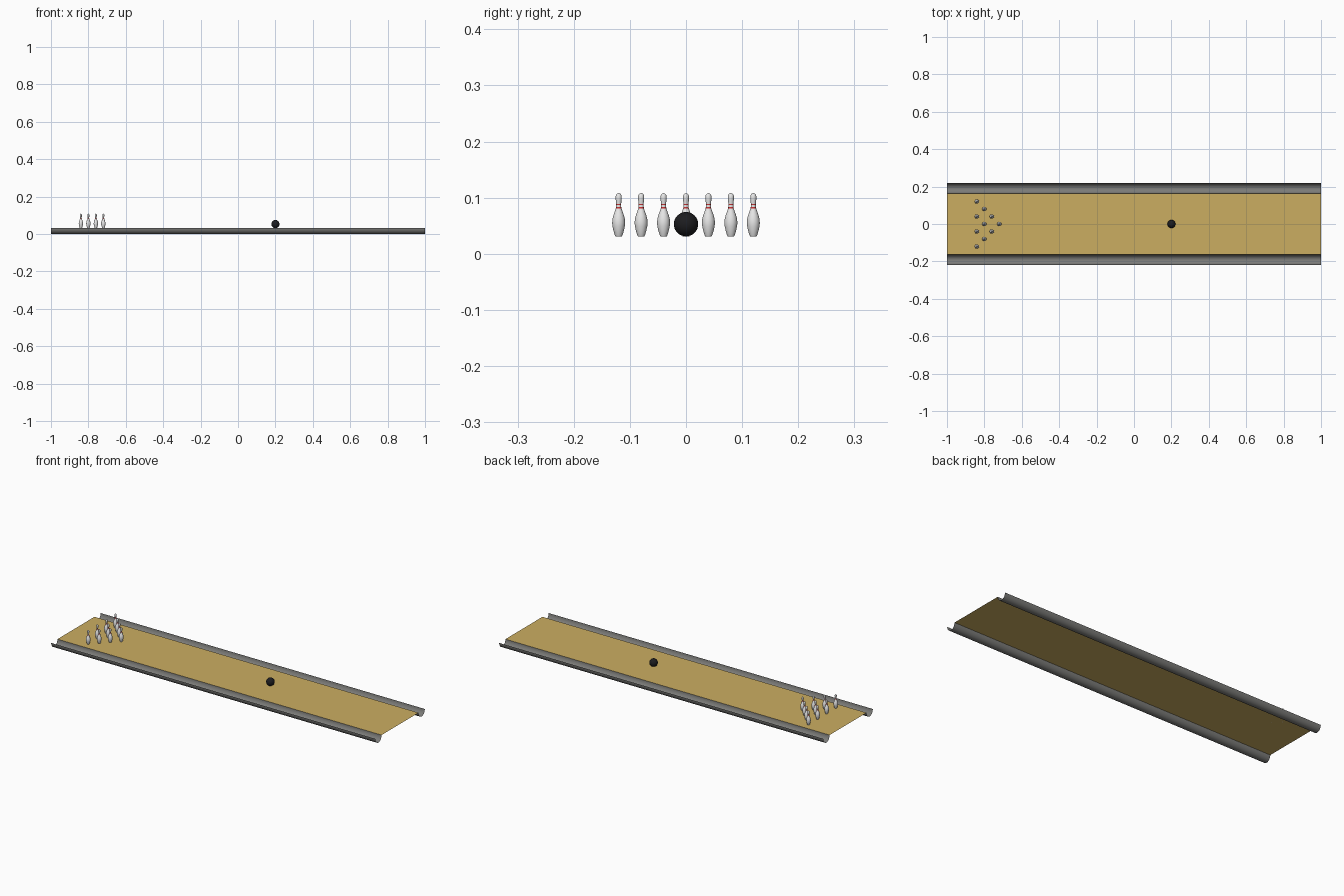
import bpy, bmesh, math

if "Cube" in bpy.data.objects:
    bpy.data.objects.remove(bpy.data.objects["Cube"])

LANE_Z = 0.031      # height of the lane surface
LANE_HALF = 0.163   # half width of the lane
GUTTER_W = 0.055    # width of each gutter


def material(name, rgb):
    m = bpy.data.materials.new(name)
    m.diffuse_color = (*rgb, 1)
    m.use_nodes = True
    m.node_tree.nodes["Principled BSDF"].inputs["Base Color"].default_value = m.diffuse_color
    return m


WOOD = material("lane wood", (0.60, 0.42, 0.12))
GREY = material("gutter grey", (0.20, 0.20, 0.19))
BLACK = material("ball black", (0.012, 0.012, 0.014))
WHITE = material("pin white", (0.80, 0.80, 0.80))
RED = material("stripe red", (0.55, 0.03, 0.03))


def mesh_object(name, bm, mats, smooth=True):
    me = bpy.data.meshes.new(name)
    for f in bm.faces:
        f.smooth = smooth
    bm.to_mesh(me)
    bm.free()
    for m in mats:
        me.materials.append(m)
    ob = bpy.data.objects.new(name, me)
    bpy.context.collection.objects.link(ob)
    return ob


def sheet(name, section, mat, smooth):
    """Stretch an open (y, z) section along the whole lane."""
    bm = bmesh.new()
    rows = [[bm.verts.new((x, y, z)) for y, z in section] for x in (-1, 1)]
    for i in range(len(section) - 1):
        bm.faces.new((rows[0][i], rows[1][i], rows[1][i + 1], rows[0][i + 1]))
    return mesh_object(name, bm, [mat], smooth)


# lane surface
sheet("lane", [(-LANE_HALF, LANE_Z), (LANE_HALF, LANE_Z)], WOOD, False)

# half-pipe gutters on both sides, open at the top
for side, name in ((-1, "front_gutter"), (1, "back_gutter")):
    mid = side * (LANE_HALF + GUTTER_W / 2)
    arc = [math.pi * i / 20 for i in range(21)]
    sheet(name, [(mid - GUTTER_W / 2 * math.cos(a), LANE_Z * (1 - math.sin(a)))
                 for a in arc], GREY, True)

# ball
bm = bmesh.new()
bmesh.ops.create_uvsphere(bm, u_segments=32, v_segments=16, radius=0.0217)
ball = mesh_object("ball", bm, [BLACK])
ball.location = (0.2, 0, LANE_Z + 0.0217)

# pin profile: radius, height above the lane
PROFILE = [(0, 0), (0.0058, 0), (0.0072, 0.003), (0.0095, 0.011), (0.0110, 0.018),
           (0.0116, 0.024), (0.0110, 0.031), (0.0092, 0.038), (0.0066, 0.045),
           (0.0050, 0.050), (0.0046, 0.0525), (0.0044, 0.0555), (0.0045, 0.058),
           (0.0049, 0.062), (0.0054, 0.067), (0.0055, 0.070), (0.0050, 0.073),
           (0.0036, 0.0755), (0.0018, 0.0767), (0, 0.077)]
STRIPES = ((0.050, 0.0525), (0.0555, 0.058))


def make_pin():
    bm = bmesh.new()
    vs = [bm.verts.new((r, 0, z)) for r, z in PROFILE]
    es = [bm.edges.new(p) for p in zip(vs, vs[1:])]
    bmesh.ops.spin(bm, geom=vs + es, cent=(0, 0, 0), axis=(0, 0, 1),
                   angle=math.tau, steps=24, use_merge=True)
    bmesh.ops.remove_doubles(bm, verts=bm.verts, dist=1e-5)
    bmesh.ops.recalc_face_normals(bm, faces=bm.faces)
    # red neck stripes by height
    for f in bm.faces:
        z = f.calc_center_median().z
        f.material_index = int(any(a < z < b for a, b in STRIPES))
    return mesh_object("pin_1", bm, [WHITE, RED])


# ten pins in a triangle, sharing one mesh
first = make_pin()
bpy.context.view_layer.objects.active = first
first.select_set(True)
bpy.ops.object.shade_smooth_by_angle(angle=math.radians(50))
count = 0
for row in range(4):
    for k in range(row + 1):
        count += 1
        pin = first
        if count > 1:
            pin = bpy.data.objects.new(f"pin_{count}", first.data)
            bpy.context.collection.objects.link(pin)
        pin.location = (-0.72 - 0.04 * row, 0.04 * (2 * k - row), LANE_Z)
